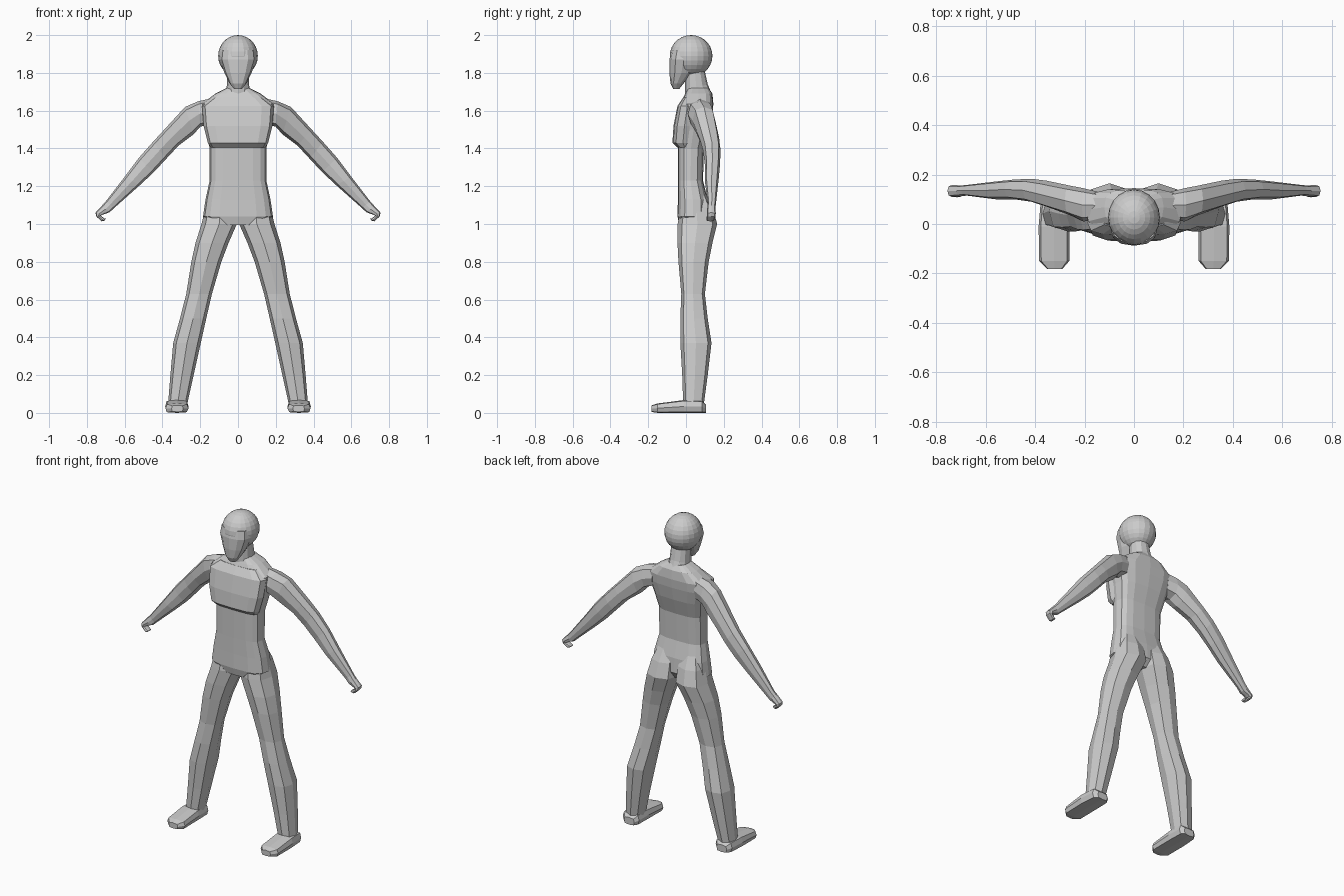
import bpy, bmesh, math
from mathutils import Vector


def loft(name, rings, n=8, power=0.75, mirror=False):
    """Skin closed rounded-box rings, each given as (centre, half axis, half axis)."""
    bm = bmesh.new()
    loops = []
    for c, a, b in rings:
        loop = []
        for i in range(n):
            t = 2 * math.pi * i / n
            u, v = math.cos(t), math.sin(t)
            u = math.copysign(abs(u) ** power, u) if abs(u) > 1e-6 else 0
            v = math.copysign(abs(v) ** power, v) if abs(v) > 1e-6 else 0
            loop.append(bm.verts.new(Vector(c) + Vector(a) * u + Vector(b) * v))
        loops.append(loop)
    for lo, hi in zip(loops, loops[1:]):
        for i in range(n):
            j = (i + 1) % n
            bm.faces.new((lo[i], lo[j], hi[j], hi[i]))
    bm.faces.new(loops[0])
    bm.faces.new(loops[-1])
    bmesh.ops.recalc_face_normals(bm, faces=bm.faces)
    me = bpy.data.meshes.new(name)
    bm.to_mesh(me)
    bm.free()
    ob = bpy.data.objects.new(name, me)
    bpy.context.collection.objects.link(ob)
    if mirror:
        ob.modifiers.new("Mirror", 'MIRROR').use_mirror_merge = False
    return ob


def level(x0, x1, y0, y1, z, tilt=0):
    """Horizontal ring; tilt raises the back edge."""
    return (((x0 + x1) / 2, (y0 + y1) / 2, z),
            ((x1 - x0) / 2, 0, 0), (0, (y1 - y0) / 2, tilt))


def limb(xa, za, xb, zb, y0, y1):
    """Ring across an arm, from its upper edge (xa, za) to its lower edge (xb, zb)."""
    return (((xa + xb) / 2, (y0 + y1) / 2, (za + zb) / 2),
            ((xa - xb) / 2, 0, (za - zb) / 2), (0, (y1 - y0) / 2, 0))


def slab(x0, x1, y, z0, z1):
    """Ring across a foot."""
    return (((x0 + x1) / 2, y, (z0 + z1) / 2),
            ((x1 - x0) / 2, 0, 0), (0, 0, (z1 - z0) / 2))


# Torso from the pelvis to the sloping shoulders
loft("torso", [
    level(-.10, .10, -.035, .09, .995),
    level(-.185, .185, -.045, .12, 1.04),
    level(-.172, .172, -.043, .115, 1.13),
    level(-.15, .15, -.042, .09, 1.23),
    level(-.15, .15, -.042, .095, 1.40),
    level(-.17, .17, -.045, .125, 1.50),
    level(-.195, .195, -.04, .14, 1.58),
    level(-.195, .195, -.03, .145, 1.635),
    level(-.12, .12, -.005, .14, 1.69),
    level(-.06, .06, .01, .12, 1.72)], n=16, power=.65)

# Chest plate overhanging the belly
loft("chest", [
    level(-.145, .145, -.045, .03, 1.405),
    level(-.16, .16, -.072, .04, 1.43),
    level(-.182, .182, -.066, .05, 1.52),
    level(-.19, .19, -.045, .06, 1.625),
    level(-.13, .13, -.015, .06, 1.67)], n=12, power=.6)

# Neck leaning forward
loft("neck", [
    level(-.068, .068, -.005, .14, 1.66, .02),
    level(-.06, .06, -.005, .115, 1.72, .02),
    level(-.055, .055, -.005, .095, 1.83)], n=12, power=.9)

# Skull
bpy.ops.mesh.primitive_uv_sphere_add(segments=20, ring_count=14, radius=1,
                                     location=(0, .027, 1.89))
skull = bpy.context.object
skull.name = "skull"
skull.scale = (.105, .113, .11)

# Face tapering to the chin
loft("face", [
    level(-.022, .022, -.068, -.035, 1.716),
    level(-.045, .045, -.082, -.012, 1.745),
    level(-.072, .072, -.088, .04, 1.80),
    level(-.096, .096, -.088, .06, 1.87),
    level(-.09, .09, -.078, .06, 1.92)], n=12, power=.85)

# Arms
loft("arm", [
    limb(.14, 1.665, .15, 1.53, .02, .13),
    limb(.21, 1.65, .20, 1.515, .01, .145),
    limb(.28, 1.62, .235, 1.475, .035, .155),
    limb(.39, 1.50, .315, 1.415, .07, .175),
    limb(.45, 1.435, .38, 1.345, .09, .183),
    limb(.525, 1.35, .445, 1.275, .10, .18),
    limb(.60, 1.25, .52, 1.205, .10, .172),
    limb(.70, 1.12, .655, 1.085, .115, .158),
    limb(.72, 1.098, .68, 1.062, .112, .156)], mirror=True)

# Hands with fingers curled back under
loft("hand", [
    limb(.72, 1.098, .68, 1.062, .112, .156),
    limb(.755, 1.06, .715, 1.05, .11, .158),
    limb(.75, 1.04, .727, 1.044, .11, .156),
    limb(.722, 1.014, .708, 1.03, .108, .15),
    limb(.706, 1.018, .70, 1.028, .11, .145)], mirror=True)

# Legs, the top rings forming the buttocks
loft("leg", [
    level(.03, .14, .01, .10, 1.17),
    level(.01, .172, -.03, .14, 1.09),
    level(.006, .193, -.044, .165, 1.00),
    level(.05, .225, -.045, .14, .90),
    level(.088, .247, -.04, .12, .80),
    level(.138, .274, -.025, .10, .63),
    level(.168, .307, -.03, .115, .50),
    level(.197, .343, -.03, .135, .37),
    level(.235, .358, -.02, .115, .20),
    level(.268, .37, -.015, .095, .05)], mirror=True)

# Feet
loft("foot", [
    slab(.285, .355, .105, .0, .045),
    slab(.265, .378, .085, .0, .065),
    slab(.262, .386, -.01, .0, .068),
    slab(.262, .384, -.15, .0, .05),
    slab(.29, .352, -.182, .005, .04)], power=.45, mirror=True)
